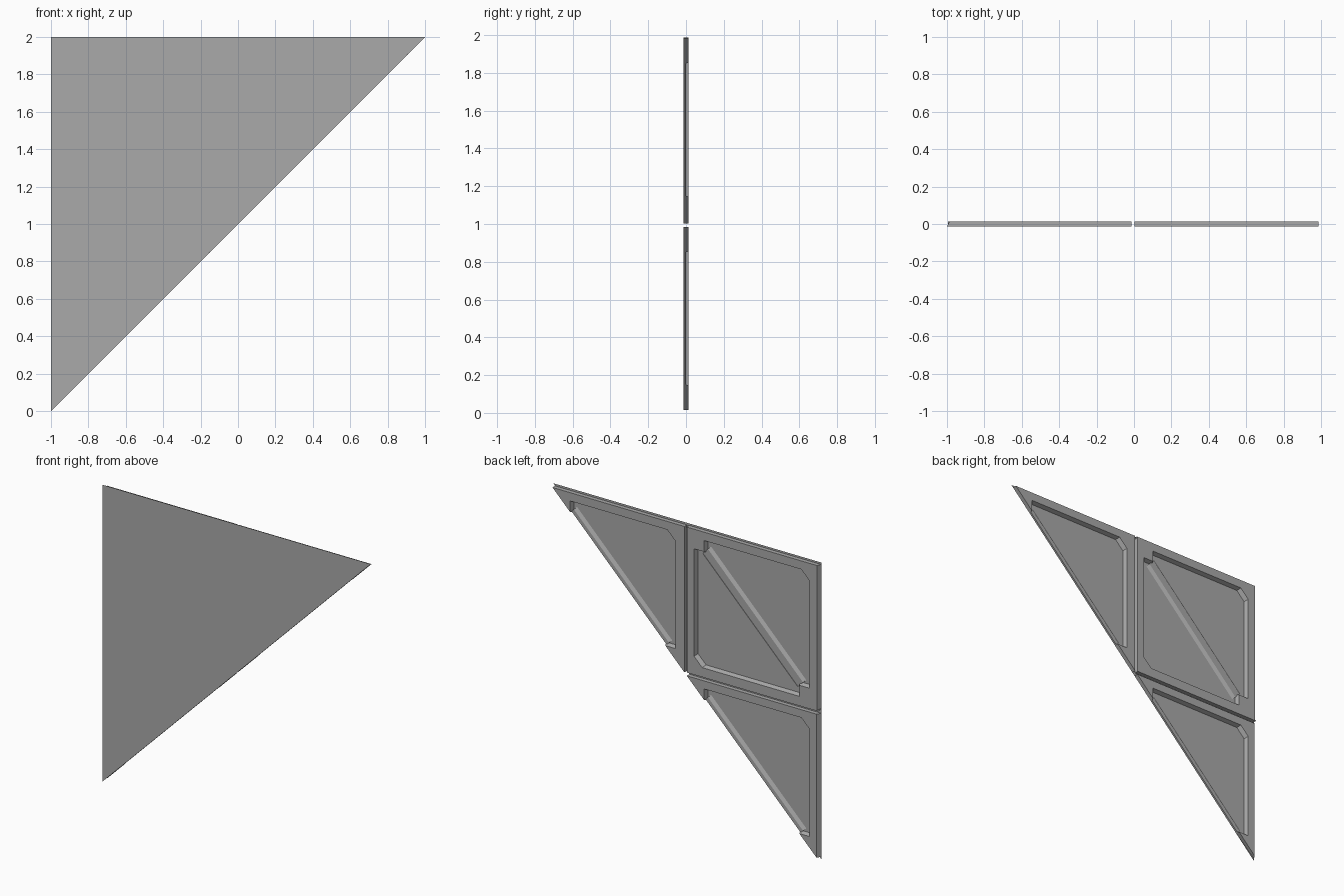
import bpy, bmesh

if "Cube" in bpy.data.objects:
    bpy.data.objects.remove(bpy.data.objects["Cube"])

FRONT, BACK, RIB = -0.014, 0.014, -0.001   # y of skin, frame top and rib top

grey = bpy.data.materials.new("panel grey")
grey.diffuse_color = (0.4, 0.4, 0.4, 1)
grey.use_nodes = True
grey.node_tree.nodes["Principled BSDF"].inputs["Base Color"].default_value = grey.diffuse_color


def finish(name, bm):
    me = bpy.data.meshes.new(name)
    bm.to_mesh(me)
    bm.free()
    me.materials.append(grey)
    ob = bpy.data.objects.new(name, me)
    bpy.context.collection.objects.link(ob)
    return ob


def prism(name, low, high, y_high, ox, oz, flip=False):
    """Raised solid between a low and a high outline, open where it meets the skin."""
    bm = bmesh.new()

    def ring(pts, y):
        pts = [(v, u) if flip else (u, v) for u, v in pts]
        return [bm.verts.new((ox + u, y, oz + v)) for u, v in pts]

    a, b = ring(low, FRONT), ring(high, y_high)
    n = len(a)
    faces = [bm.faces.new((a[i], a[(i + 1) % n], b[(i + 1) % n], b[i]))
             for i in range(n)]
    top = bm.faces.new(b)
    bmesh.ops.recalc_face_normals(bm, faces=bm.faces)
    top.normal_update()
    if top.normal.y < 0:
        bmesh.ops.reverse_faces(bm, faces=bm.faces)
    bmesh.ops.triangulate(bm, faces=[f for f in bm.faces if len(f.verts) > 4])
    return finish(name, bm)


def half_frame(name, ox, oz, left, top, lip=None, flip=False):
    """L-shaped border of a triangular bay, cut off along the diagonal."""
    outer = [(left, left), (left, top), (top, top)]
    inner = [(.855, .855), (.855, .93), (.13, .93),
             (.07, .87), (.07, .145), (.145, .145)]
    # recess walls lean inwards towards the skin
    foot = [(u + (.01 if u < .5 else -.01), v + (.01 if v < .5 else -.01))
            for u, v in inner]
    base = outer if lip is None else [(lip, left), (lip, top), (top, top)]
    return prism(name, base + foot, outer + inner, BACK, ox, oz, flip)


def rib(name, ox, oz, half):
    """Low diagonal stiffener; a half rib has a flat wall on the long edge."""
    def outline(w):
        lo = 0 if half else -w
        return [(.145 - lo / 2, .145 + lo / 2), (.145 - w / 2, .145 + w / 2),
                (.855 - w / 2, .855 + w / 2), (.855 - lo / 2, .855 + lo / 2)]
    return prism(name, outline(.065), outline(.035), RIB, ox, oz)


# thin front skin
bm = bmesh.new()
bm.faces.new([bm.verts.new((x, FRONT, z)) for x, z in ((-1, 0), (1, 2), (-1, 2))])
finish("front_skin", bm)

# square bay: two half frames and a full rib
half_frame("square_upper_frame", -1, 1, .014, .987, lip=0)
half_frame("square_lower_frame", -1, 1, .006, .981, flip=True)
rib("square_rib", -1, 1, False)

# triangular bays along the long edge
half_frame("right_frame", 0, 1, .002, .986)
rib("right_edge_rib", 0, 1, True)
half_frame("bottom_frame", -1, 0, .016, .984, lip=0)
rib("bottom_edge_rib", -1, 0, True)
